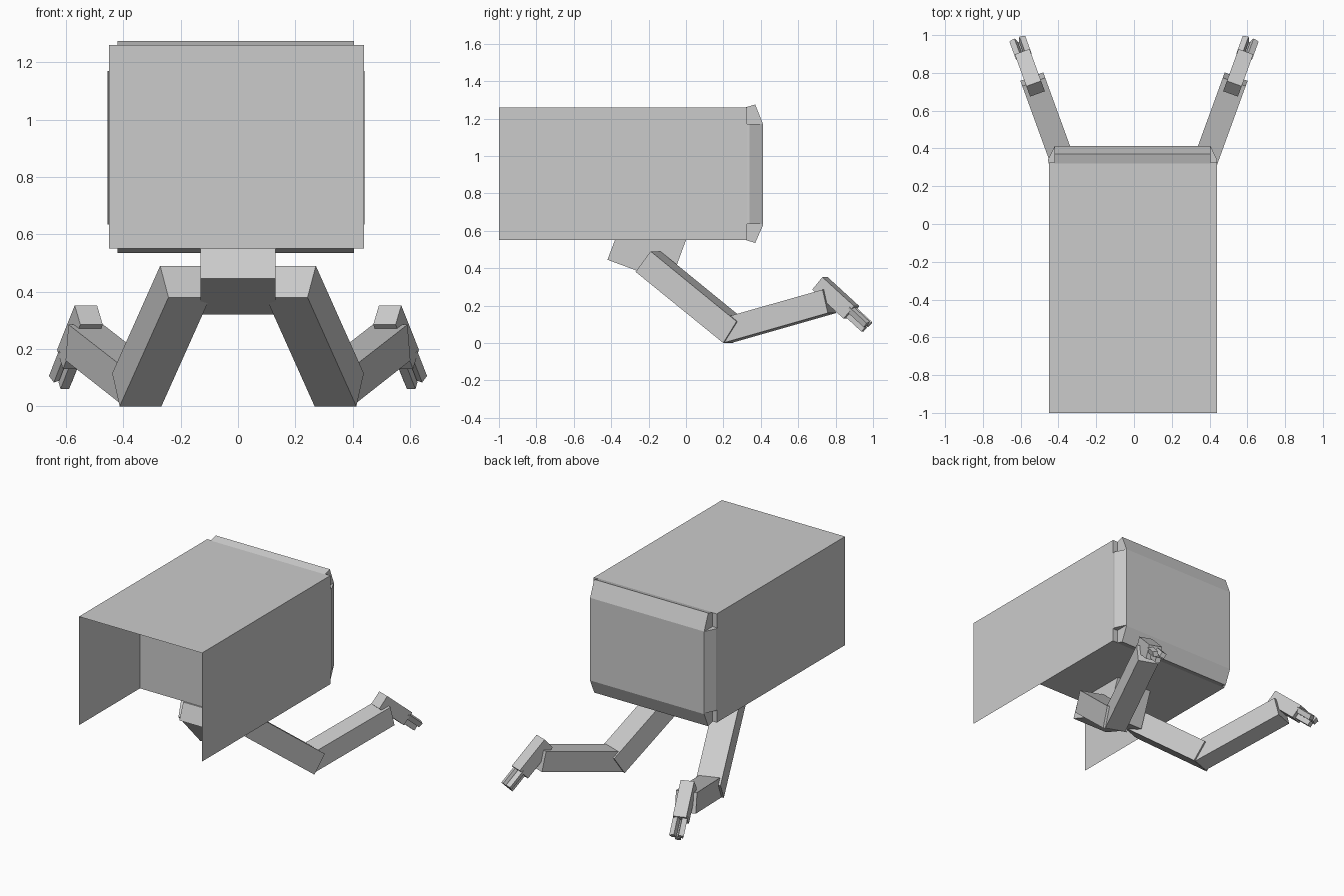
import bpy, bmesh, math
from mathutils import Vector

if "Cube" in bpy.data.objects:
    bpy.data.objects.remove(bpy.data.objects["Cube"], do_unlink=True)

grey = bpy.data.materials.new("light_grey")
grey.use_nodes = True
GREY = (0.6, 0.6, 0.6, 1)
grey.diffuse_color = GREY
grey.node_tree.nodes["Principled BSDF"].inputs["Base Color"].default_value = GREY


def finish(name, bm, closed=True):
    if closed:
        bmesh.ops.recalc_face_normals(bm, faces=bm.faces)
    mesh = bpy.data.meshes.new(name)
    bm.to_mesh(mesh)
    bm.free()
    mesh.materials.append(grey)
    obj = bpy.data.objects.new(name, mesh)
    bpy.context.collection.objects.link(obj)
    return obj


def prism(name, profile, low, high, place):
    """Sweep a flat profile from low to high; place(a, b, t) gives the 3D point."""
    bm = bmesh.new()
    rings = [[bm.verts.new(place(a, b, t)) for a, b in profile] for t in (low, high)]
    bm.faces.new(rings[0])
    bm.faces.new(rings[1])
    n = len(profile)
    for i in range(n):
        j = (i + 1) % n
        bm.faces.new((rings[0][i], rings[0][j], rings[1][j], rings[1][i]))
    return finish(name, bm)


def along_x(a, b, t):
    return (t, a, b)


def along_z(a, b, t):
    return (a, b, t)


# Closed body box
LEFT, RIGHT, BOTTOM, TOP = -0.45, 0.44, 0.55, 1.26
FRONT, WALL, BACK = -1.0, -0.37, 0.325
prism("body", [(WALL, BOTTOM), (BACK, BOTTOM), (BACK, TOP), (WALL, TOP)], LEFT, RIGHT, along_x)

# Open hood of three thin sheets ahead of the body
bm = bmesh.new()
outline = [(LEFT, BOTTOM), (LEFT, TOP), (RIGHT, TOP), (RIGHT, BOTTOM)]
rows = [[bm.verts.new((x, y, z)) for x, z in outline] for y in (FRONT, WALL)]
for i in range(3):
    bm.faces.new((rows[0][i], rows[0][i + 1], rows[1][i + 1], rows[1][i]))
finish("hood", bm, closed=False)

# Rear cap with sloping flaps on all four edges
prism("rear_cap", [(0.32, 0.55), (0.37, 0.535), (0.412, 0.63), (0.412, 1.17),
                   (0.37, 1.275), (0.32, 1.26)], -0.42, 0.405, along_x)
for side, s in (("left", 1), ("right", -1)):
    flap = [(0.41, 0.32), (0.445, 0.32), (0.448, 0.34), (0.4125, 0.412)]
    prism(side + "_rear_flap", [(s * x - 0.0075, y) for x, y in flap], 0.635, 1.17, along_z)

# Tilted hip block
prism("hip", [(-0.38, 0.55), (-0.42, 0.445), (-0.085, 0.32), (0, 0.55)], -0.13, 0.13, along_x)

# Legs, each lying in a vertical plane turned outward
YAW = math.radians(20)
UPPER = [(-0.17, 0.38), (-0.085, 0.49), (0.404, 0.115), (0.328, 0)]
LOWER = [(0.33, 0.002), (0.295, 0.127), (0.888, 0.285), (0.918, 0.16)]
FOOT = [(0.88, 0.352), (0.822, 0.285), (1.0, 0.13), (1.06, 0.197)]

for side, sign in (("left", 1), ("right", -1)):
    def on_leg(s, z, w):
        return (sign * (s * math.sin(YAW) + w * math.cos(YAW)),
                s * math.cos(YAW) - w * math.sin(YAW), z)

    prism(side + "_upper_leg", UPPER, 0.165, 0.32, on_leg)
    prism(side + "_lower_leg", LOWER, 0.177, 0.306, on_leg)
    prism(side + "_foot", FOOT, 0.203, 0.286, on_leg)

    # Three slim toes: two above, one below, each rolled a little
    forward = Vector((0.755, -0.656))
    up = Vector((0.656, 0.755))
    toes = (("inner", 0.221, 0.015, 0.35), ("outer", 0.269, 0.015, -0.35),
            ("lower", 0.245, -0.02, 0))
    for label, w0, lift, roll in toes:
        bm = bmesh.new()
        bmesh.ops.create_cube(bm, size=1)
        for v in bm.verts:
            a, b = v.co.y * 0.032, v.co.z * 0.032
            across = w0 + a * math.cos(roll) - b * math.sin(roll)
            rise = lift + a * math.sin(roll) + b * math.cos(roll)
            p = Vector((1.03, 0.163)) + forward * (0.05 + v.co.x * 0.13) + up * rise
            v.co = on_leg(p.x, p.y, across)
        finish(f"{side}_{label}_toe", bm)
